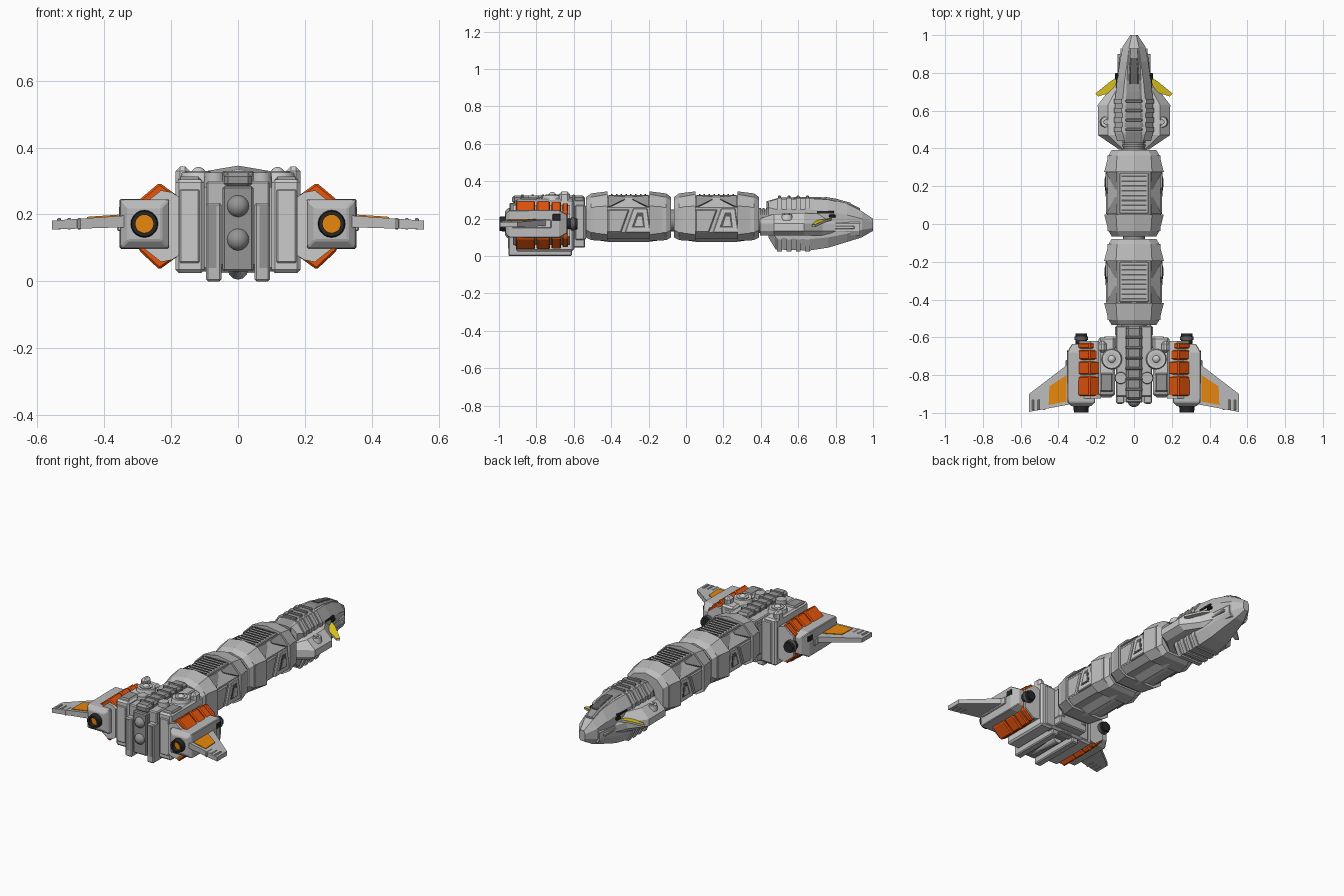
import bpy, bmesh, math
from mathutils import Vector

if "Cube" in bpy.data.objects:
    bpy.data.objects.remove(bpy.data.objects["Cube"])


def mat(name, r, g, b):
    m = bpy.data.materials.new(name)
    m.diffuse_color = (r, g, b, 1)
    m.use_nodes = True
    m.node_tree.nodes["Principled BSDF"].inputs["Base Color"].default_value = m.diffuse_color
    return m


LIGHT = mat("light grey", .60, .60, .60)
GREY = mat("hull grey", .50, .50, .50)
MID = mat("mid grey", .30, .30, .30)
DARK = mat("dark grey", .11, .11, .11)
BLACK = mat("near black", .02, .02, .022)
RED = mat("red orange", .90, .10, .004)
AMBER = mat("amber", .88, .27, .004)
YELLOW = mat("yellow", .88, .66, .015)


def finish(name, bm, m, mirror=False, bevel=0.0):
    bmesh.ops.recalc_face_normals(bm, faces=bm.faces)
    me = bpy.data.meshes.new(name)
    bm.to_mesh(me)
    bm.free()
    me.materials.append(m)
    ob = bpy.data.objects.new(name, me)
    bpy.context.collection.objects.link(ob)
    if bevel:
        b = ob.modifiers.new("bevel", 'BEVEL')
        b.width, b.segments = bevel, 1
    if mirror:
        ob.modifiers.new("mirror", 'MIRROR').use_mirror_merge = False
    return ob


def loft(name, rings, m, mirror=False, bevel=0.0, smooth=False):
    """Skin a list of equal-length point rings and cap both ends."""
    bm = bmesh.new()
    vs = [[bm.verts.new(p) for p in r] for r in rings]
    n = len(vs[0])
    for a, b in zip(vs, vs[1:]):
        for i in range(n):
            f = bm.faces.new((a[i], a[(i + 1) % n], b[(i + 1) % n], b[i]))
            f.smooth = smooth
    bm.faces.new(vs[0])
    bm.faces.new(vs[-1])
    return finish(name, bm, m, mirror, bevel)


def prism(name, pts, axis, a, b, m, mirror=False, bevel=0.0):
    """Extrude a 2D outline along an axis from a to b."""
    def p3(p, t):
        v = list(p)
        v.insert(axis, t)
        return v
    return loft(name, [[p3(p, t) for p in pts] for t in (a, b)], m, mirror, bevel)


def box(name, x, y, z, m, mirror=False, bevel=.006):
    return prism(name, [(x[0], y[0]), (x[1], y[0]), (x[1], y[1]), (x[0], y[1])],
                 2, z[0], z[1], m, mirror, bevel)


def turned(name, stations, m, mirror=False, n=20):
    """Round part through (centre, radius) stations."""
    p, q = Vector(stations[0][0]), Vector(stations[1][0])
    rot = (q - p).to_track_quat('Z', 'Y')
    rings = [[Vector(c) + rot @ Vector((r * math.cos(i * math.tau / n), r * math.sin(i * math.tau / n), 0))
              for i in range(n)] for c, r in stations]
    return loft(name, rings, m, mirror, 0, n > 8 and len(stations) == 2)


def tube(name, p, q, r0, r1, m, mirror=False, n=20):
    return turned(name, [(p, r0), (q, r1)], m, mirror, n)


def ball(name, c, r, m, mirror=False):
    bm = bmesh.new()
    bmesh.ops.create_uvsphere(bm, u_segments=20, v_segments=12, radius=r)
    bmesh.ops.translate(bm, verts=bm.verts, vec=c)
    for f in bm.faces:
        f.smooth = True
    return finish(name, bm, m, mirror)


def section(y, wt, w, wb, z0, zl, zh, z1, peak=0.0):
    """Symmetric cross-section with a ridge in the middle of the top."""
    right = [(wt, z1), (w, zh), (w, zl), (wb, z0)]
    pts = [(0, z1 + peak)] + right + [(-x, z) for x, z in reversed(right)]
    return [(x, y, z) for x, z in pts]


# ---- head: tall central hull
hull = [(.44, .05, .09, .06, .10, .15, .26, .29), (.48, .06, .10, .07, .035, .10, .25, .303),
        (.66, .06, .10, .07, .03, .09, .25, .308), (.76, .05, .09, .06, .045, .10, .24, .302),
        (.86, .035, .075, .045, .075, .12, .22, .28), (.94, .025, .06, .03, .10, .14, .20, .24),
        (1.0, .012, .02, .012, .135, .15, .18, .20)]
loft("head_hull", [section(*s) for s in hull], GREY)
# wide side flanges
loft("head_flange", [section(y, w * .72, w, w * .8, .11, .135, .175, z)
                     for y, w, z in ((.395, .08, .2), (.47, .19, .225), (.63, .192, .23),
                                     (.73, .115, .225), (.80, .085, .21), (.93, .07, .19))], LIGHT)
# spine and cockpit glass follow the hull top
loft("head_spine", [section(y, w * .7, w, w, z - .03, z - .02, z, z + .008)
                    for y, w, z in ((.43, .05, .285), (.50, .05, .305), (.70, .04, .309),
                                    (.76, .038, .303), (.86, .032, .282), (.93, .025, .248))], MID)
loft("cockpit_glass", [section(y, w * .7, w, w, z - .02, z - .01, z, z + .007)
                       for y, w, z in ((.74, .028, .310), (.80, .027, .300), (.88, .022, .278))], DARK)
for i in range(4):
    y = .50 + .05 * i
    loft("head_rib", [section(t, .066, .105, .076, .025, .088, .255, .311)
                      for t in (y - .013, y + .013)], GREY)
    box("spine_rib", (-.045, .045), (y - .008, y + .008), (.30, .324), MID, bevel=.004)
tube("flange_hatch", (.148, .54, .19), (.148, .54, .222), .033, .028, LIGHT, True, 10)
tube("flange_hatch_cap", (.148, .54, .2), (.148, .54, .23), .014, .014, GREY, True, 10)
box("head_side_slot", (.07, .096), (.69, .79), (.228, .24), BLACK, True, 0)
box("head_sensor", (.07, .1), (.765, .80), (.205, .222), BLACK, True, .004)
box("head_side_strake", (.05, .088), (.72, .90), (.145, .16), LIGHT, True, .003)
# yellow fins with grey undersides, drooping to the tip
fin = [(.085, .78, .2), (.125, .755, .195), (.205, .69, .165), (.19, .675, .165), (.11, .70, .19)]


def fin_layer(name, lo, hi, m):
    return loft(name, [[(x, y, z + t) for x, y, z in fin] for t in (lo, hi)], m, True)


fin_layer("nose_fin_top", 0, .003, YELLOW)
fin_layer("nose_fin_under", -.01, 0, GREY)

# ---- neck and inner spine
tube("inner_spine", (0, -.62, .19), (0, .46, .19), .058, .058, MID, n=12)
for y in (.395, .415, .435, -.54, -.56, -.58):
    tube("neck_ring", (0, y - .006, .19), (0, y + .006, .19), .066, .066, MID, n=12)

# ---- two cargo modules
for c in (.163, -.307):
    body = [(-.2, .085, .14, .10, .095, .125, .26, .315), (.2, .085, .14, .10, .095, .125, .26, .315)]
    loft("module_body", [section(c + s[0], *s[1:], .01) for s in body], GREY)
    for s in (-1, 1):
        # flared end collars
        loft("module_collar", [section(c + s * y, *k) for y, *k in (
            (.228, .075, .118, .08, .10, .14, .25, .295, .02),
            (.20, .09, .135, .09, .085, .125, .262, .315, .02),
            (.112, .095, .158, .105, .082, .115, .268, .33, .016))], GREY)
        # shaded triangular gusset on each shoulder
        loft("shoulder_gusset", [[(.09, c + s * .11, .325), (.148, c + s * .11, .262), (.10, c + s * .11, .26)],
                                 [(.09, c + s * .02, .318), (.10, c + s * .02, .305),
                                  (.09, c + s * .02, .28)]], MID, True)
    # slatted top grille
    box("grille_bed", (-.078, .078), (c - .108, c + .108), (.30, .327), GREY, bevel=.004)
    for i in range(8):
        y = c - .09 + i * .0257
        box("grille_slat", (-.065, .065), (y - .004, y + .004), (.32, .331), DARK, bevel=0)
    # side window frame, its dark opening and the wedge beside it
    prism("window_frame", [(c - .02, .125), (c + .118, .125), (c + .10, .255), (c + .025, .255)],
          0, .13, .152, LIGHT, True, .004)
    prism("window_opening", [(c + .015, .152), (c + .088, .152), (c + .078, .232), (c + .045, .232)],
          0, .14, .154, DARK, True)
    prism("window_pane", [(c + .033, .160), (c + .077, .160), (c + .070, .212), (c + .05, .212)],
          0, .14, .157, LIGHT, True)
    prism("side_wedge", [(c - .112, .125), (c - .04, .125), (c + .005, .25), (c - .112, .25)],
          0, .13, .147, GREY, True, .006)
    # keel
    loft("module_keel", [[(-.06, y, .1), (0, y, z), (.06, y, .1)]
                         for y, z in ((c - .21, .09), (c - .1, .075), (c + .1, .075), (c + .21, .09))], LIGHT)

# ---- engine block: centre
box("engine_core", (-.095, .095), (-.915, -.54), (.045, .30), GREY)
box("engine_front_panel", (-.046, .046), (-.945, -.6), (.03, .285), MID)
box("engine_spine", (-.042, .042), (-.93, -.54), (.28, .325), MID, bevel=.012)
for i in range(6):
    y = -.60 - .055 * i
    box("engine_spine_rib", (-.046, .046), (y - .007, y + .007), (.28, .33), MID, bevel=.004)
for z in (.225, .125):
    ball("front_dome", (0, -.935, z), .034, MID)
box("front_fin", (.05, .096), (-.95, -.61), (0, .235), GREY, True)
box("front_fin_slot", (.064, .088), (-.953, -.9), (.04, .225), MID, True, 0)
tube("belly_spike", (0, -.90, .04), (0, -.68, .035), .012, .03, LIGHT, n=12)
# side blocks, bulkhead and top fittings
box("side_block", (.10, .187), (-.91, -.60), (.025, .305), LIGHT, True, .01)
box("side_block_panel", (.115, .175), (-.918, -.88), (.055, .275), LIGHT, True, .004)
box("rear_bulkhead", (-.165, .165), (-.66, -.595), (.03, .295), GREY, bevel=.012)
box("rear_shoulder", (.055, .10), (-.60, -.535), (.08, .28), GREY, True, .012)
box("top_pod", (.145, .187), (-.68, -.62), (.27, .344), LIGHT, True, .014)
box("top_vent", (.11, .18), (-.89, -.79), (.29, .313), MID, True, .008)
tube("top_turret", (.118, -.715, .29), (.118, -.715, .325), .058, .05, LIGHT, True, 16)
tube("top_turret_ring", (.118, -.715, .3), (.118, -.715, .33), .036, .036, GREY, True, 16)
ball("top_turret_dome", (.118, -.715, .32), .022, LIGHT, True)
tube("small_turret", (.07, -.815, .28), (.07, -.815, .325), .034, .03, GREY, True, 14)

# ---- engine shells: grey core with orange armour segments
shell = [(.18, .255), (.235, .295), (.297, .243), (.297, .093), (.235, .035), (.18, .075)]


def scaled(k):
    return [(.235 + (x - .235) * k, .165 + (z - .165) * k) for x, z in shell]


core = [(.176, .252), (.198, .266), (.23, .272), (.29, .225), (.29, .105), (.23, .058), (.198, .064), (.176, .078)]
prism("shell_core", core, 1, -.925, -.62, LIGHT, True)
for y0, y1, k in ((-.91, -.806, 1), (-.798, -.727, 1), (-.719, -.667, .98), (-.660, -.630, .93)):
    prism("orange_armour", scaled(k), 1, y0, y1, RED, True, .006)

# ---- nacelles
nac = [(-.965, .05), (-.945, .073), (-.80, .075), (-.68, .075), (-.635, .05)]
loft("nacelle", [[(.279 + a * h, y, .172 + b * h) for a, b in ((-1, -1), (1, -1), (1, 1), (-1, 1))]
                 for y, h in nac], GREY, True, .004)
# hollow nozzle ring with the glow set inside it
turned("nozzle_ring", [((.28, -.955, .172), .042), ((.28, -.998, .172), .038),
                       ((.28, -.998, .172), .027), ((.28, -.968, .172), .027)], BLACK, True)
tube("nozzle_glow", (.28, -.974, .172), (.28, -.96, .172), .027, .027, AMBER, True)
tube("rear_gun", (.28, -.66, .172), (.28, -.58, .172), .03, .03, BLACK, True, 14)
tube("rear_gun_collar", (.28, -.615, .172), (.28, -.595, .172), .036, .036, DARK, True, 14)
box("nacelle_vent", (.335, .356), (-.715, -.67), (.19, .225), BLACK, True, .003)
box("nacelle_side_rail", (.34, .362), (-.93, -.72), (.15, .195), LIGHT, True, .004)


# ---- wings
def wing_slab(name, pts, m, lift, thick):
    """Outline in x, y; the slab drops and thins toward the tip."""
    def z(x):
        return .196 - (x - .35) * .07
    top = [(x, y, z(x) + lift) for x, y in pts]
    low = [(x, y, z(x) + lift - thick + max(0, x - .35) * thick * 1.2) for x, y in pts]
    return loft(name, [top, low], m, True)


wing_slab("wing", [(.34, -.735), (.556, -.90), (.556, -.995), (.34, -.955)], GREY, 0, .035)
wing_slab("wing_amber_panel", [(.358, -.80), (.448, -.86), (.452, -.958), (.358, -.94)], AMBER, .004, .008)
for x in (.475, .505, .535):
    box("wing_tip_rib", (x - .006, x + .006), (-.985, -.93), (.155, .189), GREY, True, .003)
